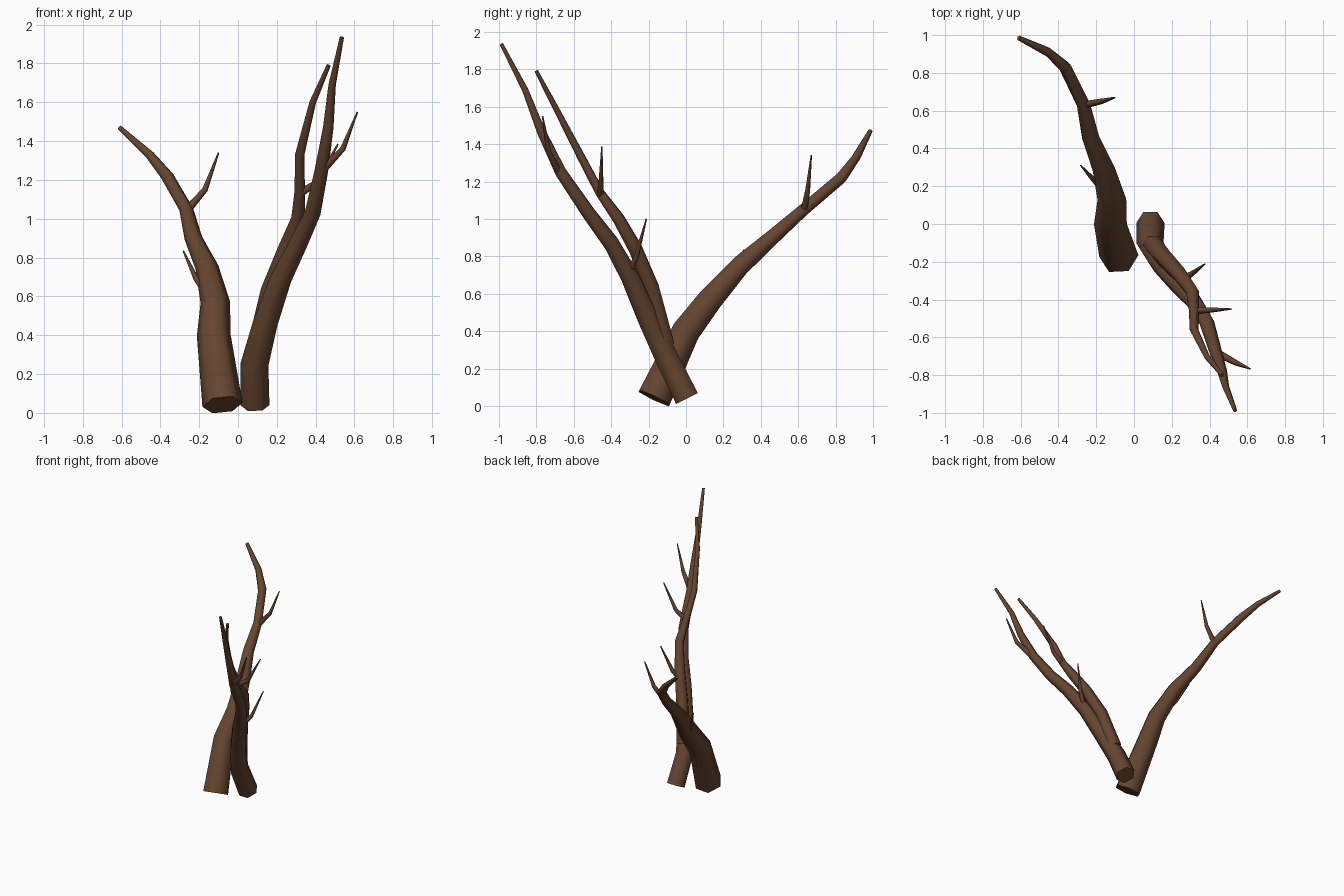
import bpy, bmesh, math
from mathutils import Vector

bark = bpy.data.materials.new("brown bark")
bark.diffuse_color = (0.13, 0.06, 0.029, 1)


def limb(name, pts, sides=6):
    """Tapered tube through (x, y, z, radius) points, capped at both ends."""
    bm = bmesh.new()
    P = [Vector(p[:3]) for p in pts]
    ref = Vector((1, 0, 0))
    rings = []
    for i, p in enumerate(P):
        t = Vector()
        if i > 0:
            t += (p - P[i - 1]).normalized()
        if i < len(P) - 1:
            t += (P[i + 1] - p).normalized()
        t.normalize()
        ref = (ref - t * ref.dot(t)).normalized()   # carry the frame along
        side = t.cross(ref)
        r = pts[i][3]
        rings.append([bm.verts.new(p + r * (math.cos(a) * ref + math.sin(a) * side))
                      for a in (math.tau * k / sides for k in range(sides))])
    for a, b in zip(rings, rings[1:]):
        for k in range(sides):
            n = (k + 1) % sides
            bm.faces.new((a[k], a[n], b[n], b[k])).smooth = True
    caps = [bm.faces.new(rings[0][::-1]), bm.faces.new(rings[-1])]
    for e in {e for f in caps for e in f.edges}:
        e.smooth = False                             # crisp cut ends
    me = bpy.data.meshes.new(name)
    bm.to_mesh(me)
    bm.free()
    me.materials.append(bark)
    ob = bpy.data.objects.new(name, me)
    bpy.context.collection.objects.link(ob)


# Thick limb leaning back and left
limb("back_limb", [
    (-0.08, -0.17, 0.042, 0.104), (-0.125, 0.0, 0.40, 0.087),
    (-0.117, 0.13, 0.57, 0.076), (-0.16, 0.29, 0.75, 0.060),
    (-0.23, 0.46, 0.90, 0.046), (-0.267, 0.63, 1.05, 0.036),
    (-0.365, 0.83, 1.22, 0.034), (-0.455, 0.91, 1.33, 0.025),
    (-0.61, 0.985, 1.47, 0.013)])

# Tall limb leaning forward and right
limb("front_limb", [
    (0.087, 0.005, 0.04, 0.075), (0.085, -0.10, 0.25, 0.072),
    (0.14, -0.20, 0.46, 0.064), (0.22, -0.30, 0.69, 0.056),
    (0.31, -0.40, 0.87, 0.048), (0.385, -0.52, 1.03, 0.041),
    (0.43, -0.67, 1.25, 0.035), (0.465, -0.775, 1.47, 0.027),
    (0.485, -0.86, 1.69, 0.019), (0.535, -0.987, 1.935, 0.011)])

# Second stem splitting off the tall limb
limb("front_fork", [
    (0.10, -0.11, 0.33, 0.055), (0.165, -0.185, 0.63, 0.048),
    (0.245, -0.27, 0.84, 0.042), (0.31, -0.36, 1.0, 0.036),
    (0.318, -0.46, 1.14, 0.027), (0.318, -0.56, 1.33, 0.024),
    (0.385, -0.70, 1.60, 0.017), (0.467, -0.80, 1.79, 0.011)])

# Short twigs: base, elbow, tip
twigs = {
    "back_twig_high": [(-0.265, 0.63, 1.04), (-0.17, 0.65, 1.15), (-0.10, 0.67, 1.34)],
    "back_twig_low": [(-0.15, 0.17, 0.60), (-0.215, 0.235, 0.69), (-0.282, 0.31, 0.835)],
    "front_twig_high": [(0.445, -0.685, 1.26), (0.54, -0.735, 1.36), (0.615, -0.767, 1.55)],
    "fork_twig": [(0.318, -0.46, 1.13), (0.41, -0.455, 1.19), (0.515, -0.45, 1.385)],
    "front_twig_low": [(0.24, -0.30, 0.72), (0.305, -0.265, 0.80), (0.375, -0.212, 1.0)],
}
for name, pts in twigs.items():
    limb(name, [(*p, r) for p, r in zip(pts, (0.021, 0.015, 0.004))])
